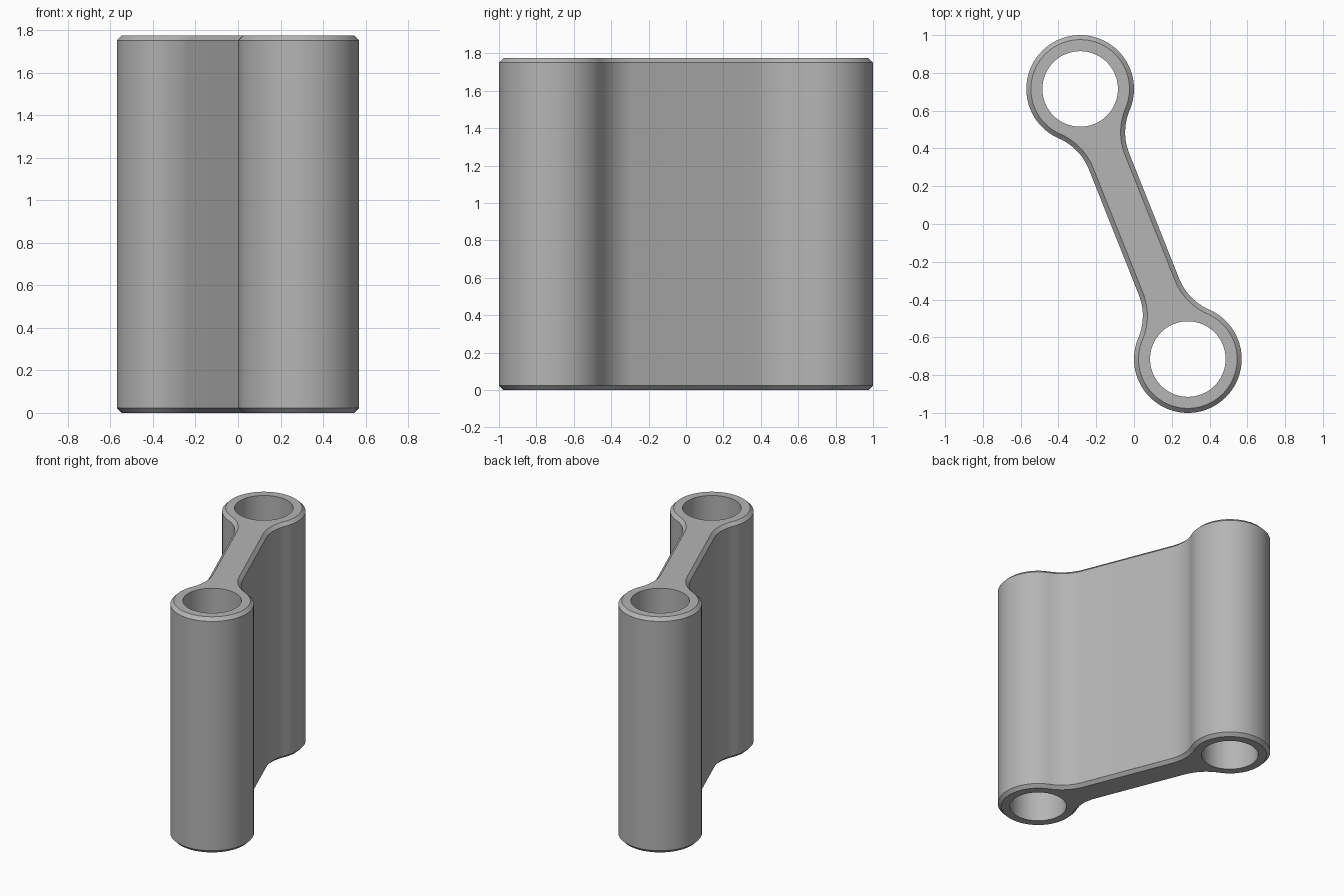
import bpy, bmesh
from math import atan2, cos, sin, sqrt, pi, radians

cube = bpy.data.objects.get("Cube")
if cube:
    bpy.data.objects.remove(cube, do_unlink=True)

HEIGHT, CHAMFER = 1.775, 0.024
RING, HOLE = 0.285, 0.2
WEB, FILLET = 0.115, 0.3
CENTRE_X, CENTRE_Y = -0.285, 0.715
REACH = sqrt(CENTRE_X ** 2 + CENTRE_Y ** 2)
TURN = atan2(-CENTRE_X, CENTRE_Y)

grey = bpy.data.materials.new("plain_grey")
grey.use_nodes = True
colour = (0.46, 0.46, 0.46, 1)
grey.diffuse_color = colour
grey.node_tree.nodes["Principled BSDF"].inputs["Base Color"].default_value = colour


def arc(x, y, radius, start, end, steps):
    angles = [start + (end - start) * i / steps for i in range(steps + 1)]
    return [(x + radius * cos(a), y + radius * sin(a)) for a in angles]


def link_outline(inset):
    """Two round ends blended into a straight web, shrunk by the inset."""
    ring, web, fillet = RING - inset, WEB - inset, FILLET + inset
    side = web + fillet
    drop = sqrt((ring + fillet) ** 2 - side ** 2)
    a = atan2(drop, side)
    y = REACH - drop
    end = arc(side, y, fillet, pi, pi - a, 14)
    end += arc(0, REACH, ring, -a, pi + a, 72)[1:-1]
    end += arc(-side, y, fillet, a, 0, 14)
    whole = end + [(-px, -py) for px, py in end]
    c, s = cos(TURN), sin(TURN)
    return [(c * px - s * py, s * px + c * py) for px, py in whole]


def add_loop(bm, points, z):
    return [bm.verts.new((x, y, z)) for x, y in points]


def join_loops(bm, low, high):
    n = len(low)
    for i in range(n):
        j = (i + 1) % n
        bm.faces.new((low[i], low[j], high[j], high[i]))


bm = bmesh.new()

# outer wall with chamfered rims
levels = [(0, CHAMFER), (CHAMFER, 0), (HEIGHT - CHAMFER, 0), (HEIGHT, CHAMFER)]
loops = [add_loop(bm, link_outline(inset), z) for z, inset in levels]
for low, high in zip(loops, loops[1:]):
    join_loops(bm, low, high)

# straight bores through both ends
bottom, top = [loops[0]], [loops[-1]]
for sign in (1, -1):
    circle = arc(sign * CENTRE_X, sign * CENTRE_Y, HOLE, 0, 2 * pi, 72)[:-1]
    low, high = add_loop(bm, circle, 0), add_loop(bm, circle, HEIGHT)
    join_loops(bm, high, low)
    bottom.append(low)
    top.append(high)

# flat end faces around the bores
for group in (bottom, top):
    edges = [bm.edges.get((ring[i - 1], ring[i])) for ring in group for i in range(len(ring))]
    bmesh.ops.triangle_fill(bm, edges=edges, use_beauty=True)

bmesh.ops.recalc_face_normals(bm, faces=bm.faces[:])
mesh = bpy.data.meshes.new("double_bore_link")
bm.to_mesh(mesh)
bm.free()
mesh.materials.append(grey)
link = bpy.data.objects.new("double_bore_link", mesh)
bpy.context.collection.objects.link(link)
bpy.context.view_layer.objects.active = link
link.select_set(True)
bpy.ops.object.shade_smooth_by_angle(angle=radians(30))
